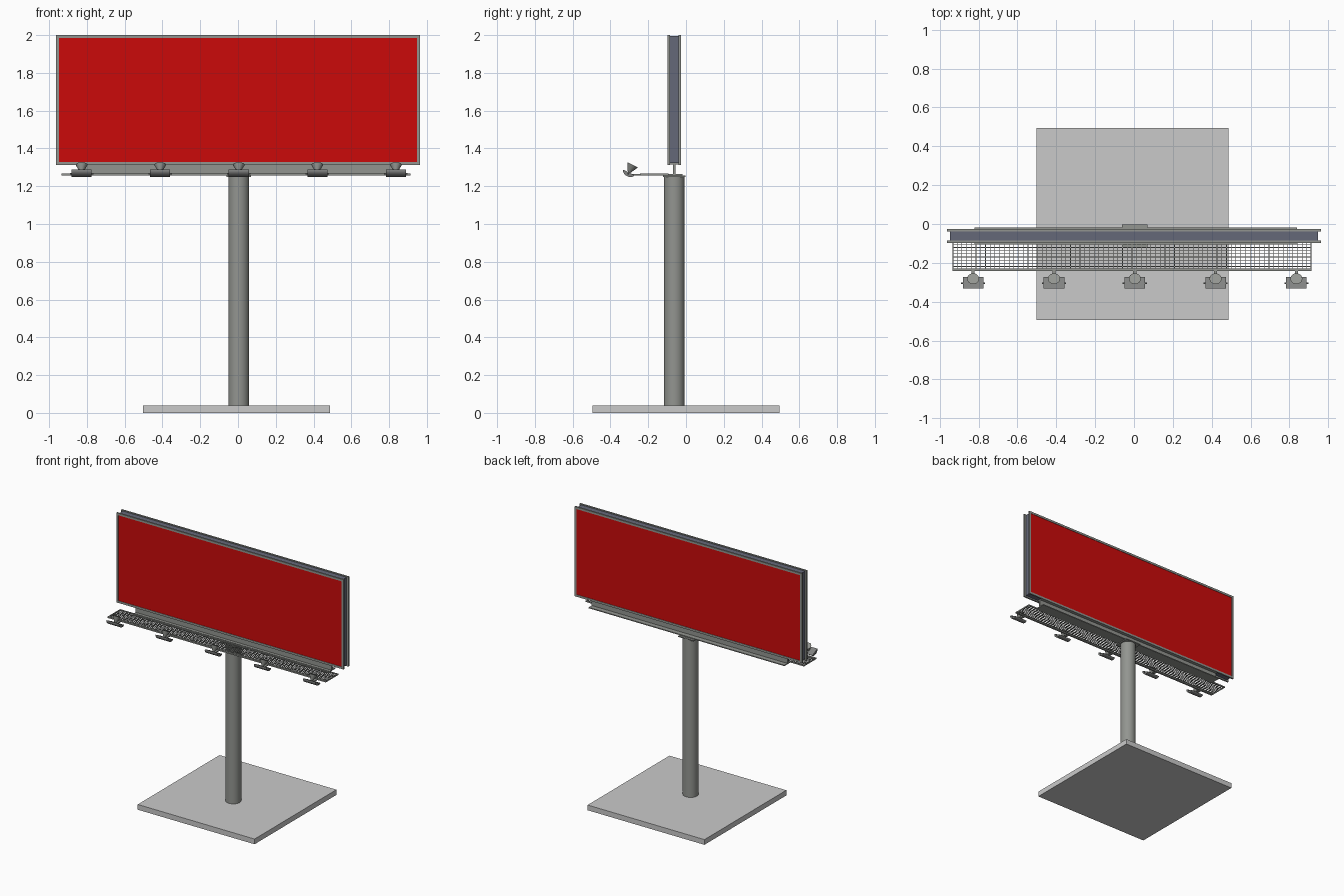
import bpy, bmesh, math
from mathutils import Matrix, Vector

if "Cube" in bpy.data.objects:
    bpy.data.objects.remove(bpy.data.objects["Cube"])


def mat(name, c):
    m = bpy.data.materials.new(name)
    m.diffuse_color = (*c, 1)
    m.use_nodes = True
    m.node_tree.nodes["Principled BSDF"].inputs["Base Color"].default_value = m.diffuse_color
    return m


RED = mat("sign red", (0.60, 0.003, 0.003))
STEEL = mat("steel grey", (0.29, 0.30, 0.28))
CORE = mat("blue grey", (0.13, 0.14, 0.19))
CONCRETE = mat("concrete grey", (0.59, 0.59, 0.59))
LAMP = mat("lamp grey", (0.22, 0.225, 0.22))


def add_box(bm, x0, x1, y0, y1, z0, z1):
    m = Matrix.Translation(((x0 + x1) / 2, (y0 + y1) / 2, (z0 + z1) / 2))
    m = m @ Matrix.Diagonal((x1 - x0, y1 - y0, z1 - z0, 1))
    bmesh.ops.create_cube(bm, size=1, matrix=m)


def add_cone(bm, a, b, r1, r2, n=24):
    a, b = Vector(a), Vector(b)
    d = b - a
    m = Matrix.Translation((a + b) / 2) @ d.to_track_quat('Z', 'Y').to_matrix().to_4x4()
    bmesh.ops.create_cone(bm, cap_ends=True, segments=n, radius1=r1, radius2=r2,
                          depth=d.length, matrix=m)


def finish(name, bm, material, smooth=False):
    bmesh.ops.recalc_face_normals(bm, faces=bm.faces)
    me = bpy.data.meshes.new(name)
    bm.to_mesh(me)
    bm.free()
    me.materials.append(material)
    ob = bpy.data.objects.new(name, me)
    bpy.context.collection.objects.link(ob)
    if smooth:
        bpy.ops.object.select_all(action='DESELECT')
        ob.select_set(True)
        bpy.context.view_layer.objects.active = ob
        bpy.ops.object.shade_smooth_by_angle(angle=math.radians(35))
    return ob


def boxes(name, material, *dims):
    bm = bmesh.new()
    for d in dims:
        add_box(bm, *d)
    return finish(name, bm, material)


CX, CY = 0.004, -0.062   # pole axis

# Base slab and pole
boxes("base_slab", CONCRETE, (-0.503, 0.487, -0.495, 0.495, 0, 0.04))
bm = bmesh.new()
add_cone(bm, (CX, CY, 0.04), (CX, CY, 1.25), 0.055, 0.055, 32)
finish("pole", bm, STEEL, True)
boxes("pole_cap_plate", STEEL, (CX - 0.065, CX + 0.065, CY - 0.06, CY + 0.06, 1.25, 1.257))

# I-beam under the sign
boxes("support_beam", STEEL,
      (-0.82, 0.838, CY - 0.043, CY + 0.043, 1.257, 1.264),
      (-0.82, 0.838, CY - 0.006, CY + 0.006, 1.264, 1.318),
      (-0.82, 0.838, CY - 0.030, CY + 0.030, 1.316, 1.325))

# Sign core, and a framed red face on both sides
W, Z0, Z1, B = 0.963, 1.313, 2.0, 0.016
boxes("sign_core", CORE, (-W + 0.015, W - 0.015, -0.087, -0.037, Z0 + 0.01, Z1 - 0.006))
for side, s in (("front", -1), ("back", 1)):
    ya, yb = sorted((CY + s * 0.023, CY + s * 0.035))
    boxes(side + "_frame", STEEL,
          (-W, W, ya, yb, Z0, Z0 + B), (-W, W, ya, yb, Z1 - B, Z1),
          (-W, -W + B, ya, yb, Z0 + B, Z1 - B), (W - B, W, ya, yb, Z0 + B, Z1 - B))
    ya, yb = sorted((CY + s * 0.024, CY + s * 0.032))
    boxes(side + "_red_face", RED, (-W + B, W - B, ya, yb, Z0 + B, Z1 - B))

# Catwalk: edge rails, long wires, cross wires, brackets
X0, X1, Y0, Y1 = -0.935, 0.914, -0.243, -0.092
bm = bmesh.new()
add_box(bm, X0, X1, Y0, Y0 + 0.014, 1.257, 1.267)
add_box(bm, X0, X1, Y1 - 0.005, Y1, 1.257, 1.267)
for x in (X0, X1 - 0.005):
    add_box(bm, x, x + 0.005, Y0, Y1, 1.257, 1.267)
finish("catwalk_rails", bm, STEEL)
bm = bmesh.new()
for i in range(1, 9):
    y = Y0 + 0.008 + i * 0.0163
    add_box(bm, X0, X1, y - 0.0015, y + 0.0015, 1.260, 1.265)
n = 76
for i in range(1, n):
    x = X0 + (X1 - X0) * i / n
    add_box(bm, x - 0.0015, x + 0.0015, Y0, Y1, 1.2605, 1.2645)
finish("catwalk_grating", bm, STEEL)

# Floodlights, tilted up towards the sign
up = Vector((0, 0.45, 0.893))
flat = Vector((0, 0.893, -0.45))
for k in range(5):
    cx = CX + (k - 2) * 0.416
    c = Vector((cx, -0.302, 1.273))
    # Half-round trough housing
    bm = bmesh.new()
    ring = []
    for i in range(11):
        a = math.pi * i / 10
        p = c + flat * 0.033 * math.cos(a) - up * 0.022 * math.sin(a)
        ring.append(bm.verts.new(p - Vector((0.053, 0, 0))))
    f = bm.faces.new(ring)
    ext = bmesh.ops.extrude_face_region(bm, geom=[f], use_keep_orig=True)
    bmesh.ops.translate(bm, vec=(0.106, 0, 0),
                        verts=[v for v in ext["geom"] if isinstance(v, bmesh.types.BMVert)])
    add_cone(bm, c - Vector((0.062, 0, 0)) - up * 0.008,
             c + Vector((0.062, 0, 0)) - up * 0.008, 0.004, 0.004, 8)
    finish("lamp_housing_%d" % (k + 1), bm, LAMP, True)
    # Flared reflector
    bm = bmesh.new()
    add_cone(bm, c - up * 0.002, c + up * 0.045, 0.006, 0.031)
    finish("lamp_reflector_%d" % (k + 1), bm, STEEL, True)
    # Arm back to the catwalk
    boxes("lamp_arm_%d" % (k + 1), STEEL,
          (cx - 0.008, cx + 0.008, -0.295, Y0 + 0.005, 1.257, 1.265))
